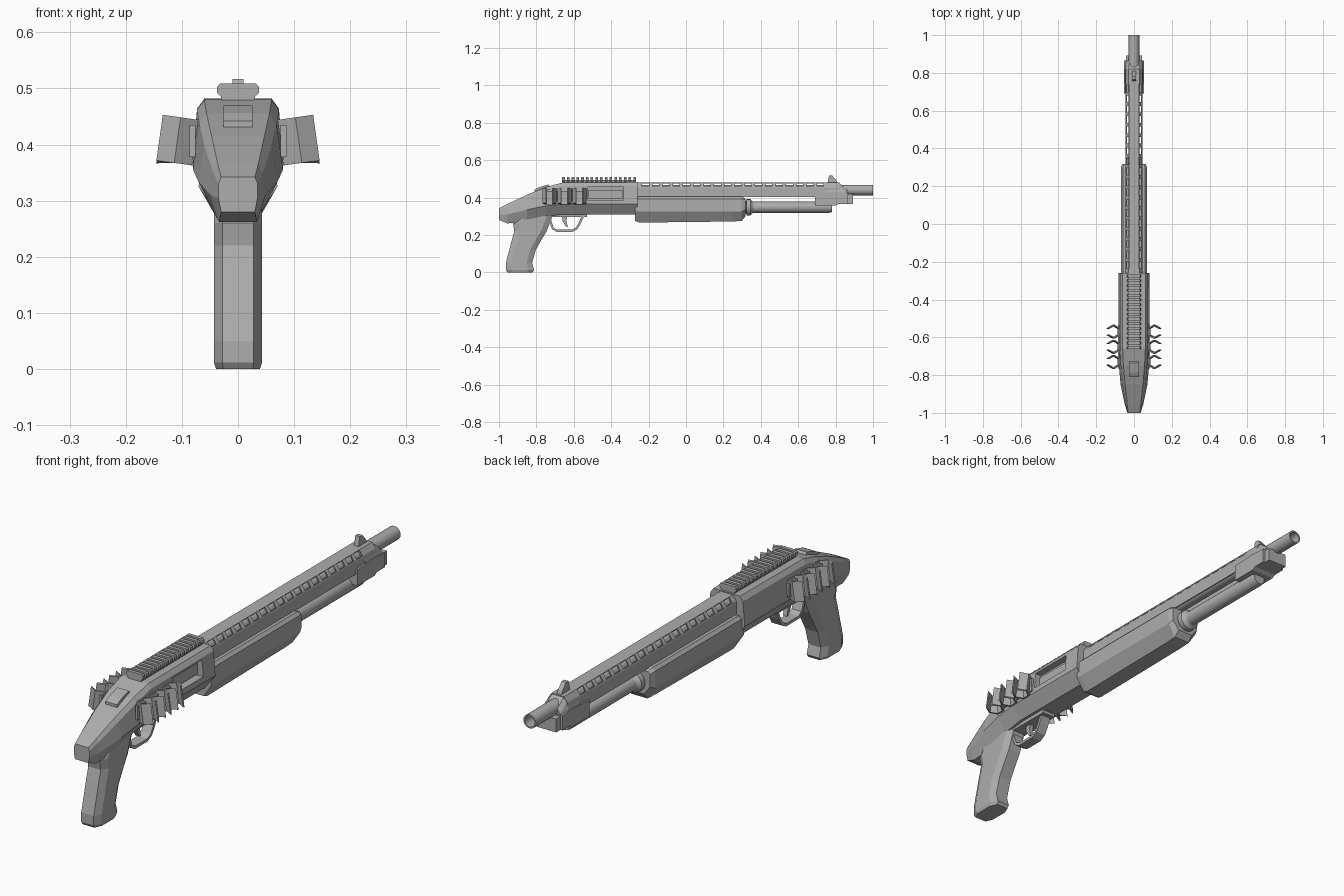
import bpy, bmesh, math
from mathutils import Vector, Matrix

if "Cube" in bpy.data.objects:
    bpy.data.objects.remove(bpy.data.objects["Cube"])

metal = bpy.data.materials.new("gunmetal grey")
metal.diffuse_color = (0.42, 0.42, 0.42, 1)
metal.use_nodes = True
metal.node_tree.nodes["Principled BSDF"].inputs["Base Color"].default_value = metal.diffuse_color


def finish(name, bm, smooth=False):
    bmesh.ops.recalc_face_normals(bm, faces=bm.faces[:])
    me = bpy.data.meshes.new(name)
    bm.to_mesh(me)
    bm.free()
    me.materials.append(metal)
    ob = bpy.data.objects.new(name, me)
    bpy.context.collection.objects.link(ob)
    if smooth:
        bpy.context.view_layer.objects.active = ob
        ob.select_set(True)
        bpy.ops.object.shade_smooth_by_angle(angle=math.radians(35))
        ob.select_set(False)
    return ob


def loft(name, rings, smooth=False):
    """Skin a list of equal-length point rings, capped at both ends."""
    bm = bmesh.new()
    vs = [[bm.verts.new(p) for p in r] for r in rings]
    n = len(vs[0])
    for a, b in zip(vs, vs[1:]):
        for i in range(n):
            bm.faces.new((a[i], a[(i + 1) % n], b[(i + 1) % n], b[i]))
    bm.faces.new(vs[0])
    bm.faces.new(vs[-1])
    return finish(name, bm, smooth)


def prism(name, pts, half, x=0):
    """Extrude a (y, z) outline sideways."""
    return loft(name, [[(x + s * half, y, z) for y, z in pts] for s in (-1, 1)])


def box(name, x0, x1, y0, y1, z0, z1):
    return prism(name, [(y0, z0), (y1, z0), (y1, z1), (y0, z1)], (x1 - x0) / 2, (x0 + x1) / 2)


def turned(name, z, steps, n=20):
    """Round part along y from (y, radius) steps."""
    return loft(name, [[(r * math.sin(2 * math.pi * i / n), y, z + r * math.cos(2 * math.pi * i / n))
                        for i in range(n)] for y, r in steps], True)


def mirrored(y, half):
    """Symmetric cross-section from its right side, (x, z) from top to bottom."""
    return [(x, y, z) for x, z in half] + [(-x, y, z) for x, z in reversed(half)]


def solidify(ob, t, offset=0):
    m = ob.modifiers.new("thickness", 'SOLIDIFY')
    m.thickness = t
    m.offset = offset


# Receiver: y, top z, top half width, shoulder, widest, bottom
stations = [
    (-1.0, .342, .030, (.035, .330), (.035, .305), (.030, .280)),
    (-.955, .365, .036, (.044, .350), (.049, .310), (.034, .262)),
    (-.85, .415, .047, (.060, .398), (.071, .335), (.036, .268)),
    (-.75, .455, .056, (.069, .437), (.080, .355), (.040, .298)),
    (-.66, .480, .060, (.073, .462), (.081, .365), (.042, .310)),
    (-.26, .482, .060, (.073, .464), (.081, .365), (.042, .310))]
receiver = loft("receiver", [mirrored(y, [(wt, zt), s, w, b]) for y, zt, wt, s, w, b in stations])

# Ejection port cut in the right side only
cutter = box("port_cutter", .045, .2, -.525, -.335, .388, .456)
cut = receiver.modifiers.new("port", 'BOOLEAN')
cut.operation = 'DIFFERENCE'
cut.object = cutter
cut.solver = 'EXACT'
bpy.context.view_layer.objects.active = receiver
bpy.ops.object.modifier_apply(modifier="port")
bpy.data.objects.remove(cutter)
box("bolt", .03, .056, -.52, -.34, .395, .44)

# Safety switch on the sloping tang
prism("safety_switch", [(-.81, .425), (-.81, .442), (-.785, .456), (-.735, .470), (-.725, .455)], .026)

# Grip: z, back y, front y
rings = []
for z, y0, y1 in [(0, -.955, -.82), (.012, -.963, -.812), (.05, -.963, -.823), (.12, -.945, -.803),
                  (.17, -.932, -.775), (.22, -.918, -.745), (.26, -.925, -.73), (.31, -.90, -.71)]:
    w, c, d = .043, .028, .03
    if z == 0:
        w, c = .039, .026
    rings.append([(-c, y0, z), (c, y0, z), (w, y0 + d, z), (w, y1 - d, z),
                  (c, y1, z), (-c, y1, z), (-w, y1 - d, z), (-w, y0 + d, z)])
loft("grip", rings)

# Trigger guard and trigger
bm = bmesh.new()
path = [(-.735, .31), (-.722, .262), (-.712, .235), (-.69, .222), (-.61, .222),
        (-.585, .235), (-.567, .265), (-.555, .295), (-.53, .315)]
rows = [[bm.verts.new((x, y, z)) for x in (-.022, .022)] for y, z in path]
for a, b in zip(rows, rows[1:]):
    bm.faces.new((a[0], a[1], b[1], b[0]))
solidify(finish("trigger_guard", bm), .012)
prism("trigger", [(-.665, .315), (-.66, .275), (-.643, .245), (-.632, .243),
                  (-.64, .275), (-.632, .315)], .009)
box("guard_base", -.03, .03, -.73, -.53, .295, .318)

# Top rail with teeth
box("rail_base", -.030, .030, -.662, -.268, .478, .494)
teeth = 16
for i in range(teeth):
    y = -.662 + i * (.394 - .014) / (teeth - 1)
    loft(f"rail_tooth_{i + 1}", [mirrored(v, [(.032, .509), (.037, .503), (.037, .492), (.030, .485)])
                                 for v in (y, y + .014)])

# Shell holders: open hexagonal tubes with a window in the outer face
for side in (-1, 1):
    box("holder_plate", side * .081 - .005, side * .081 + .005, -.765, -.535, .378, .435)
    for i, y in enumerate((-.73, -.65, -.57)):
        bm = bmesh.new()
        rad = .037
        lo, mid, hi = [[bm.verts.new((rad * math.cos(math.pi * (k / 3 + 1 / 6)),
                                      rad * math.sin(math.pi * (k / 3 + 1 / 6)), z))
                        for k in range(6)] for z in (-.041, 0, .041)][0:3]
        bmesh.ops.delete(bm, geom=mid, context='VERTS')
        for k in range(6):
            j = (k + 1) % 6
            bm.faces.new((lo[k], lo[j], hi[j], hi[k]))
        bm.faces.ensure_lookup_table()
        outer = [f for f in bm.faces if f.calc_center_median().x * side > .03]
        bmesh.ops.inset_region(bm, faces=outer, thickness=.009)
        bmesh.ops.delete(bm, geom=outer, context='FACES')
        bm.transform(Matrix.Translation((side * .108, y, .408)) @
                     Matrix.Rotation(math.radians(-8 * side), 4, 'Y'))
        solidify(finish(f"shell_holder_{'left' if side < 0 else 'right'}_{i + 1}", bm), .007, -1)

# Barrel, magazine tube and collar
turned("barrel", .440, [(-.27, .028), (1, .028), (1, .022), (.8, .022)])
turned("magazine_tube", .348, [(.25, .030), (.765, .030), (.78, .026)])
turned("magazine_collar", .348, [(.28, .034), (.322, .034), (.323, .043), (.345, .043), (.352, .034), (.36, .03)])

# Heat shield: bent sheet with slots along both slanted shoulders
bm = bmesh.new()
section = [(.042, .402), (.042, .450), (.040, .458), (.027, .477)]
section += [(-x, z) for x, z in reversed(section)]
slots, start, pitch = 18, -.235, .055
ys = [-.262]
for i in range(slots):
    ys += [start + i * pitch, start + i * pitch + .036]
ys.append(.82)
rows = [[bm.verts.new((x, y, z)) for x, z in section] for y in ys]
for r in range(len(rows) - 1):
    for k in range(len(section) - 1):
        if r % 2 == 1 and k in (2, 4):
            continue
        bm.faces.new((rows[r][k], rows[r][k + 1], rows[r + 1][k + 1], rows[r + 1][k]))
solidify(finish("heat_shield", bm), .005)

# Fore-end
loft("fore_end", [mirrored(y, [(.058, t), (.069, t - .012), (.070, .325), (.036, b)]) for y, t, b in
                  [(-.272, .400, .275), (-.25, .405, .266), (.25, .405, .272), (.298, .405, .275)]]
     + [mirrored(.318, [(.052, .395), (.062, .388), (.062, .335), (.034, .300)])])

# Front clamp, collar and sight
prism("clamp_body", [(.69, .357), (.80, .357), (.815, .366), (.865, .366), (.865, .425), (.80, .430), (.69, .422)], .052)
box("clamp_nose", -.043, .043, .80, .892, .366, .420)
loft("clamp_collar", [mirrored(y, [(.026, t), (.040, t - .016), (.050, .42), (.050, .40)])
                      for y, t in [(.745, .474), (.82, .476), (.862, .445)]])
prism("front_sight", [(.755, .470), (.762, .505), (.765, .517), (.782, .517), (.805, .490), (.815, .470)], .010)
